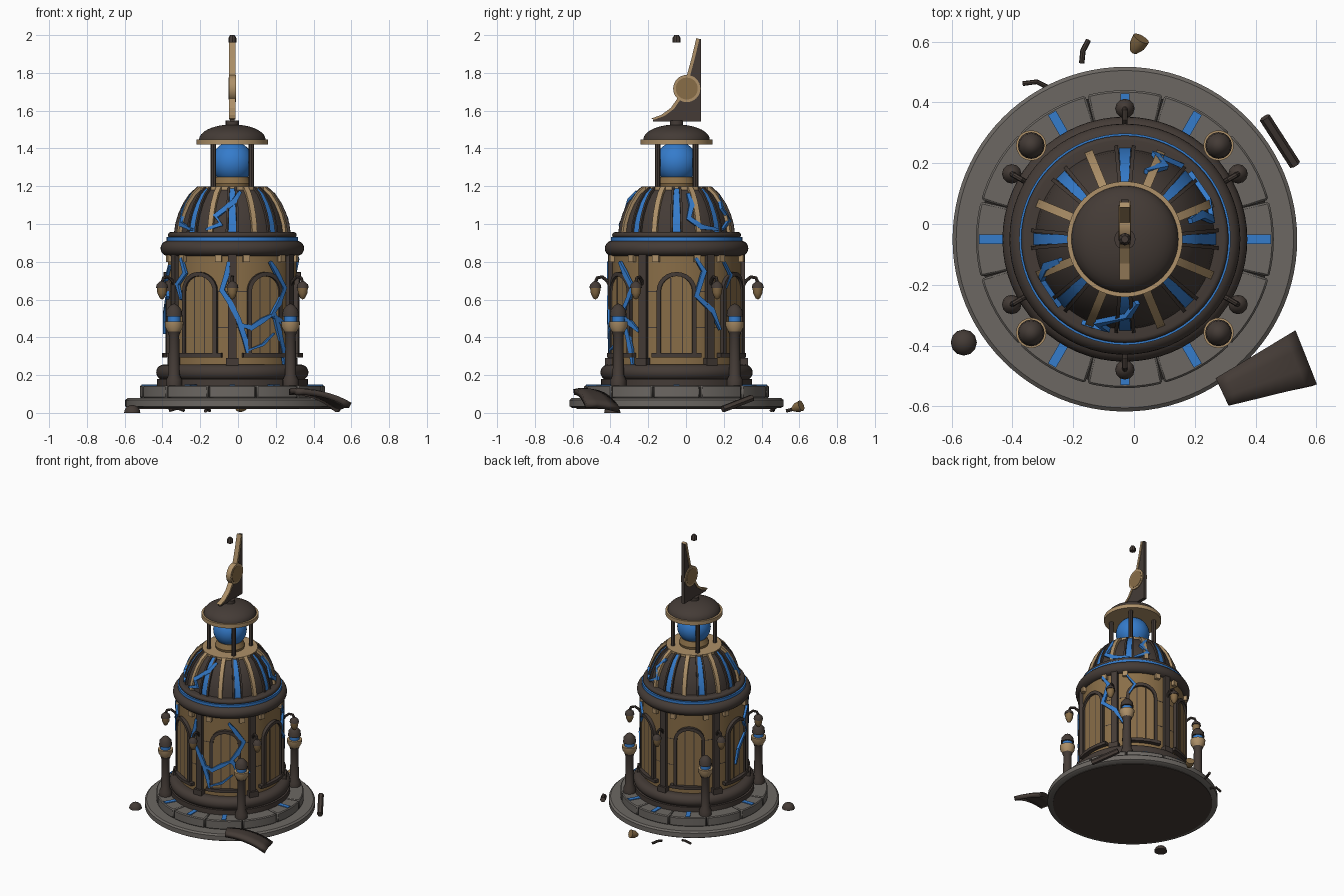
import bpy, bmesh, math
from mathutils import Vector, Matrix

if "Cube" in bpy.data.objects:
    bpy.data.objects.remove(bpy.data.objects["Cube"])

C = Vector((-0.03, -0.05, 0))
TAU = math.tau
rad = math.radians


def material(name, rgb):
    m = bpy.data.materials.new(name)
    m.use_nodes = True
    m.diffuse_color = (*rgb, 1)
    m.node_tree.nodes["Principled BSDF"].inputs["Base Color"].default_value = (*rgb, 1)
    return m


dark = material("dark_bronze", (0.058, 0.044, 0.037))
black = material("dark_seam", (0.026, 0.023, 0.021))
tan = material("ochre_wall", (0.25, 0.155, 0.064))
trim = material("pale_brass", (0.42, 0.28, 0.14))
stone = material("grey_stone", (0.15, 0.137, 0.124))
blue = material("glowing_blue", (0.035, 0.2, 0.6))


def finish(name, bm, mat):
    bmesh.ops.recalc_face_normals(bm, faces=bm.faces)
    me = bpy.data.meshes.new(name)
    bm.to_mesh(me)
    bm.free()
    me.materials.append(mat)
    ob = bpy.data.objects.new(name, me)
    bpy.context.collection.objects.link(ob)
    bpy.ops.object.select_all(action='DESELECT')
    ob.select_set(True)
    bpy.context.view_layer.objects.active = ob
    bpy.ops.object.shade_smooth_by_angle(angle=rad(35))
    return ob


def lathe(name, prof, mat, at=C, segs=64, turn=None):
    """Revolve an (r, z) outline that starts and ends on the axis."""
    bm = bmesh.new()
    vs = [bm.verts.new((r, 0, z)) for r, z in prof]
    es = [bm.edges.new(p) for p in zip(vs, vs[1:])]
    bmesh.ops.spin(bm, geom=vs + es, axis=(0, 0, 1), cent=(0, 0, 0), angle=TAU, steps=segs)
    bmesh.ops.remove_doubles(bm, verts=bm.verts, dist=1e-5)
    if turn:
        bmesh.ops.transform(bm, matrix=turn, verts=bm.verts)
    bmesh.ops.translate(bm, vec=at, verts=bm.verts)
    return finish(name, bm, mat)


def disc(name, r, z0, z1, mat, at=C, segs=64):
    return lathe(name, [(0, z0), (r, z0), (r, z1), (0, z1)], mat, at, segs)


def roll(name, r, z0, z1, inner, mat):
    """Rounded band with its widest radius at r."""
    h = (z1 - z0) / 2
    arc = [(r - h + h * math.cos(rad(a)), (z0 + z1) / 2 + h * math.sin(rad(a)))
           for a in range(-90, 91, 18)]
    return lathe(name, [(0, z0), (inner, z0)] + arc + [(inner, z1), (0, z1)], mat)


def bridge(bm, rows):
    """Skin a list of closed rings and cap both ends."""
    n = len(rows[0])
    for a, b in zip(rows, rows[1:]):
        for k in range(n):
            bm.faces.new((a[k], a[(k + 1) % n], b[(k + 1) % n], b[k]))
    bm.faces.new(rows[0])
    bm.faces.new(rows[-1])


def ribbon(name, pts, width, thick, mat):
    """Strip of rectangular section laid on the tower; pts are (angle, radius, z)."""
    bm = bmesh.new()
    P = [Vector((r * math.cos(a), r * math.sin(a), z)) for a, r, z in pts]
    rows = []
    for i, p in enumerate(P):
        t = (P[min(i + 1, len(P) - 1)] - P[max(i - 1, 0)]).normalized()
        n = Vector((p.x, p.y, 0)).normalized()
        if abs(t.dot(n)) > 0.98:
            n = Vector((0, 0, 1))
        s = t.cross(n).normalized()
        n = s.cross(t).normalized()
        w = width[i] if isinstance(width, list) else width
        rows.append([bm.verts.new(C + p + s * w / 2 * x + n * thick / 2 * y)
                     for x, y in ((-1, -1), (1, -1), (1, 1), (-1, 1))])
    bridge(bm, rows)
    return finish(name, bm, mat)


def tube(name, pts, r, mat, sides=8):
    """Round rod through world points."""
    bm = bmesh.new()
    P = [Vector(p) for p in pts]
    rows = []
    for i, p in enumerate(P):
        t = (P[min(i + 1, len(P) - 1)] - P[max(i - 1, 0)]).normalized()
        q = t.to_track_quat('Z', 'Y')
        ring = [Vector((math.cos(TAU * k / sides), math.sin(TAU * k / sides), 0)) for k in range(sides)]
        rows.append([bm.verts.new(p + q @ (v * r)) for v in ring])
    bridge(bm, rows)
    return finish(name, bm, mat)


def polar(a, r, z=0):
    return C + Vector((r * math.cos(a), r * math.sin(a), z))


# Stone base with a ring of blocks and radial lights
lathe("base_disc", [(0, 0.025), (0.55, 0.025), (0.567, 0.035), (0.567, 0.068), (0.555, 0.078), (0, 0.078)], stone, segs=96)
disc("base_underside", 0.53, 0.021, 0.026, dark)
disc("block_bed", 0.478, 0.07, 0.134, black)
for i in range(12):
    a = rad(30 * i - 15)
    arc = [(a + rad(0.2 + 29.6 * k / 8), 0.43, 0.112) for k in range(9)]
    block = ribbon("step_block", arc, 0.066, 0.12, stone)
    bevel = block.modifiers.new("worn_edge", 'BEVEL')
    bevel.width = 0.006
    bevel.limit_method = 'ANGLE'
for d in (0, 60, 90, 120, 180, 240, 270, 300):
    ribbon("floor_light", [(rad(d), 0.39, 0.146), (rad(d), 0.48, 0.146)], 0.03, 0.008, blue)
disc("plinth", 0.40, 0.14, 0.18, dark)
roll("base_moulding", 0.403, 0.173, 0.256, 0.34, dark)

# Round wall with seams
WALL = 0.341
disc("wall", WALL, 0.24, 0.85, tan)
for z in (0.45, 0.64):
    disc("wall_seam", WALL + 0.001, z, z + 0.004, dark)

for i in range(6):
    # Pilasters and hanging lanterns
    a = rad(30 + 60 * i)
    ribbon("pilaster", [(a, WALL + 0.005, 0.25), (a, WALL + 0.005, 0.84)], 0.044, 0.035, dark)
    ribbon("pilaster_foot", [(a, WALL + 0.015, 0.24), (a, WALL + 0.015, 0.29)], 0.065, 0.045, dark)
    arm = [(0.35, 0.67), (0.368, 0.70), (0.394, 0.72), (0.42, 0.715), (0.43, 0.69)]
    tube("lantern_arm", [polar(a, r, z) for r, z in arm], 0.009, dark)
    at = polar(a, 0.43)
    lathe("lantern_cup", [(0, 0.60), (0.012, 0.607), (0.025, 0.635), (0.028, 0.665), (0, 0.665)], tan, at, 12)
    lathe("lantern_cap", [(0, 0.662), (0.032, 0.662), (0.028, 0.68), (0.012, 0.695), (0, 0.70)], dark, at, 12)

    # Arched doors of three planks
    b = rad(60 * i)
    panel = [(0.305, 0.17), (0.645, 0.17), (0.69, 0.15), (0.715, 0.115), (0.733, 0.06)]
    ribbon("door_panel", [(b, WALL + 0.002, z) for z, w in panel], [w for z, w in panel], 0.006, tan)
    arch = [(-0.09, 0.31), (-0.09, 0.48)]
    arch += [(-0.09 * math.cos(rad(t)), 0.645 + 0.09 * math.sin(rad(t))) for t in range(0, 181, 15)]
    arch += [(0.09, 0.48), (0.09, 0.31)]
    ribbon("door_frame", [(b + u / WALL, WALL + 0.006, z) for u, z in arch], 0.022, 0.034, dark)
    for s in (-1, 1):
        u = b + s * 0.03 / WALL
        ribbon("plank_seam", [(u, WALL + 0.005, 0.31), (u, WALL + 0.005, 0.715)], 0.006, 0.006, dark)
        c = b + s * rad(18)
        ribbon("cornice_bracket", [(c, WALL + 0.008, 0.80), (c, WALL + 0.008, 0.835)], 0.035, 0.03, trim)
    ribbon("door_sill", [(b + u / WALL, WALL + 0.012, 0.305) for u in (-0.125, -0.06, 0, 0.06, 0.125)], 0.022, 0.04, dark)

# Cornice with glowing band
roll("cornice", 0.38, 0.83, 0.912, 0.30, dark)
disc("glow_band", 0.348, 0.90, 0.93, blue)
roll("upper_cornice", 0.341, 0.926, 0.957, 0.29, dark)

# Dome, ribs and light strips
DOME = [(0.296, 0.95), (0.289, 1.0), (0.274, 1.05), (0.249, 1.105), (0.215, 1.155), (0.175, 1.19)]
lathe("dome", [(0, 0.95)] + DOME + [(0, 1.19)], dark)
for i in range(8):
    a = rad(45 * i)
    ribbon("dome_light", [(a, r, z) for r, z in DOME], [0.04, 0.038, 0.036, 0.033, 0.03, 0.026], 0.01, blue)
    for s in (-1, 1):
        ribbon("dome_light_edge", [(a + s * rad(5.4), r + 0.003, z) for r, z in DOME], 0.012, 0.022, dark)
    a += rad(22.5)
    ribbon("dome_rib", [(a, r + 0.004, z) for r, z in DOME], 0.028, 0.026, trim)
disc("dome_collar", 0.185, 1.178, 1.198, trim)

# Lantern room with glowing globe
lathe("globe_cup", [(0, 1.195), (0.095, 1.195), (0.10, 1.215), (0.085, 1.25), (0, 1.25)], tan, segs=32)
globe = [(0.112 * math.cos(rad(t)), 1.325 + 0.112 * math.sin(rad(t))) for t in range(-90, 91, 10)]
lathe("globe", globe, blue, segs=32)
for i in range(4):
    a = rad(45 + 90 * i)
    tube("lantern_post", [polar(a, 0.142, 1.195), polar(a, 0.142, 1.43)], 0.015, dark)
disc("roof_rim", 0.19, 1.42, 1.448, trim)
roof = [(0.176 * math.cos(rad(t)), 1.447 + 0.08 * math.sin(rad(t))) for t in range(0, 91, 10)]
lathe("roof_cap", [(0, 1.447)] + roof, dark)
disc("vane_neck", 0.035, 1.52, 1.548, dark, segs=16)

# Swept fin with pale rim, medallion and loose finial
curve = [(-0.185, 1.558), (-0.13, 1.578), (-0.08, 1.615), (-0.035, 1.68), (0.0, 1.77), (0.03, 1.88), (0.055, 1.985)]


def plate(name, outline, thick, mat):
    bm = bmesh.new()
    f = bm.faces.new([bm.verts.new((C.x - thick / 2, y, z)) for y, z in outline])
    ext = bmesh.ops.extrude_face_region(bm, geom=[f])["geom"]
    bmesh.ops.translate(bm, vec=(thick, 0, 0), verts=[v for v in ext if isinstance(v, bmesh.types.BMVert)])
    return finish(name, bm, mat)


inner = [(y + 0.012, z - 0.006) for y, z in curve]
plate("fin", [(-0.175, 1.542)] + inner + [(0.08, 1.98), (0.08, 1.542)], 0.024, dark)
for (p, q), (pi, qi) in zip(zip(curve, curve[1:]), zip(inner, inner[1:])):
    plate("fin_rim", [p, q, (qi[0] + 0.004, qi[1]), (pi[0] + 0.004, pi[1])], 0.035, trim)
side = Matrix.Rotation(math.pi / 2, 4, 'Y')
hub = Vector((C.x, 0.004, 1.717))
for name, r, w, m in (("medallion_rim", 0.072, 0.0185, trim), ("medallion", 0.058, 0.0205, tan)):
    lathe(name, [(0, -w), (r, -w), (r, w), (0, w)], m, hub, 32, side)
lathe("finial", [(0, 1.962), (0.021, 1.962), (0.021, 1.985), (0.012, 2.0), (0, 2.0)], dark, segs=8)

# Lamp posts
for i in range(4):
    at = polar(rad(45 + 90 * i), 0.436)
    lathe("lamp_post", [(0, 0.14), (0.042, 0.14), (0.042, 0.175), (0.03, 0.20), (0.027, 0.41), (0.035, 0.43), (0, 0.43)], dark, at, 16)
    lathe("lamp_bowl", [(0, 0.425), (0.03, 0.425), (0.048, 0.455), (0.05, 0.485), (0, 0.485)], trim, at, 20)
    disc("lamp_light", 0.034, 0.484, 0.513, blue, at, 16)
    lathe("lamp_cap", [(0, 0.511), (0.044, 0.511), (0.04, 0.545), (0.022, 0.568), (0, 0.58)], dark, at, 16)


# Glowing cracks: points are (sideways offset, height) seen along a facing angle
def surface(z):
    if z < 0.83:
        return WALL + 0.019
    if z < 0.96:
        return 0.375 if z < 0.9 else 0.35
    for (r0, z0), (r1, z1) in zip(DOME, DOME[1:]):
        if z <= z1:
            return r0 + (r1 - r0) * (z - z0) / (z1 - z0) + 0.014
    return 0.185


def crack(facing, pts, w=0.028):
    out = []
    for u, z in pts:
        r = surface(z)
        out.append((rad(facing) + math.asin(max(-0.97, min(0.97, u / r))), r, z))
    ribbon("glowing_crack", out, [w * 0.6] + [w] * (len(out) - 2) + [w * 0.4], 0.016, blue)


# Front face
crack(-90, [(-0.02, 0.80), (-0.03, 0.73), (-0.055, 0.65), (-0.01, 0.58), (0.03, 0.50), (0.067, 0.39), (0.08, 0.31)])
crack(-90, [(0.2, 0.80), (0.23, 0.75), (0.275, 0.66), (0.245, 0.58), (0.21, 0.52), (0.27, 0.47), (0.30, 0.43)])
crack(-90, [(0.03, 0.47), (0.10, 0.45), (0.16, 0.49), (0.21, 0.52)])
crack(-90, [(0.04, 1.17), (0.01, 1.12), (-0.09, 1.04), (-0.06, 1.0), (-0.14, 0.97)])
crack(-90, [(-0.27, 0.82), (-0.25, 0.74), (-0.29, 0.68), (-0.27, 0.60)])
crack(-90, [(0.08, 0.33), (0.16, 0.36), (0.22, 0.42)], 0.014)
# Sides and back
crack(0, [(0.10, 0.82), (0.145, 0.75), (0.105, 0.62), (0.19, 0.54), (0.23, 0.44)])
crack(0, [(0.25, 0.80), (0.285, 0.73), (0.26, 0.66)], 0.018)
crack(0, [(-0.285, 0.53), (-0.26, 0.42), (-0.24, 0.33), (-0.23, 0.24)])
crack(0, [(0.06, 1.16), (0.08, 1.10), (0.065, 1.03), (0.13, 0.985), (0.22, 0.97)])
crack(180, [(0.14, 0.78), (0.07, 0.69), (0.11, 0.62), (0.0, 0.52), (-0.03, 0.42)], 0.022)
crack(180, [(0.07, 1.16), (0.09, 1.08), (0.13, 1.0), (0.22, 0.97)])
crack(90, [(-0.07, 1.15), (-0.13, 1.08), (-0.10, 1.02), (-0.19, 0.97)])

# Fallen debris: curved shell shard, half ball, beam, bent rods, lantern cup
bm = bmesh.new()
rows = []
for i in range(9):
    t = i / 8
    p, q = Vector((0.31, -0.595)).lerp((0.595, -0.53), t), Vector((0.27, -0.51)).lerp((0.525, -0.355), t)
    row = []
    for s in (0, 0.33, 0.67, 1):
        z = 0.11 - (0.07 + 0.025 * s) * t ** 2.4 + 0.03 * s * (1 - s)
        row.append(bm.verts.new((*p.lerp(q, s), z)))
    rows.append(row)
for a, b in zip(rows, rows[1:]):
    for k in range(3):
        bm.faces.new((a[k], b[k], b[k + 1], a[k + 1]))
shard = finish("fallen_shard", bm, dark)
solid = shard.modifiers.new("thickness", 'SOLIDIFY')
solid.thickness = 0.03
solid.offset = 0
dome_half = [(0.043 * math.cos(rad(t)), 0.042 * math.sin(rad(t))) for t in range(0, 91, 18)]
lathe("fallen_cap", [(0, 0)] + dome_half, dark, Vector((-0.56, -0.39, 0)), 12)
tube("fallen_beam", [(0.43, 0.35, 0.08), (0.53, 0.195, 0.02)], 0.019, dark, 6)
tube("fallen_rod", [(-0.15, 0.605, 0.012), (-0.168, 0.57, 0.02), (-0.172, 0.53, 0.01)], 0.009, dark)
tube("fallen_rod", [(-0.365, 0.462, 0.012), (-0.32, 0.468, 0.025), (-0.285, 0.45, 0.012)], 0.008, dark)
tilt = Matrix.Rotation(rad(-30), 4, 'Z') @ Matrix.Rotation(rad(-70), 4, 'X')
lathe("fallen_cup", [(0, -0.035), (0.012, -0.03), (0.026, -0.005), (0.029, 0.025), (0, 0.025)], tan, Vector((0.012, 0.59, 0.03)), 12, tilt)
